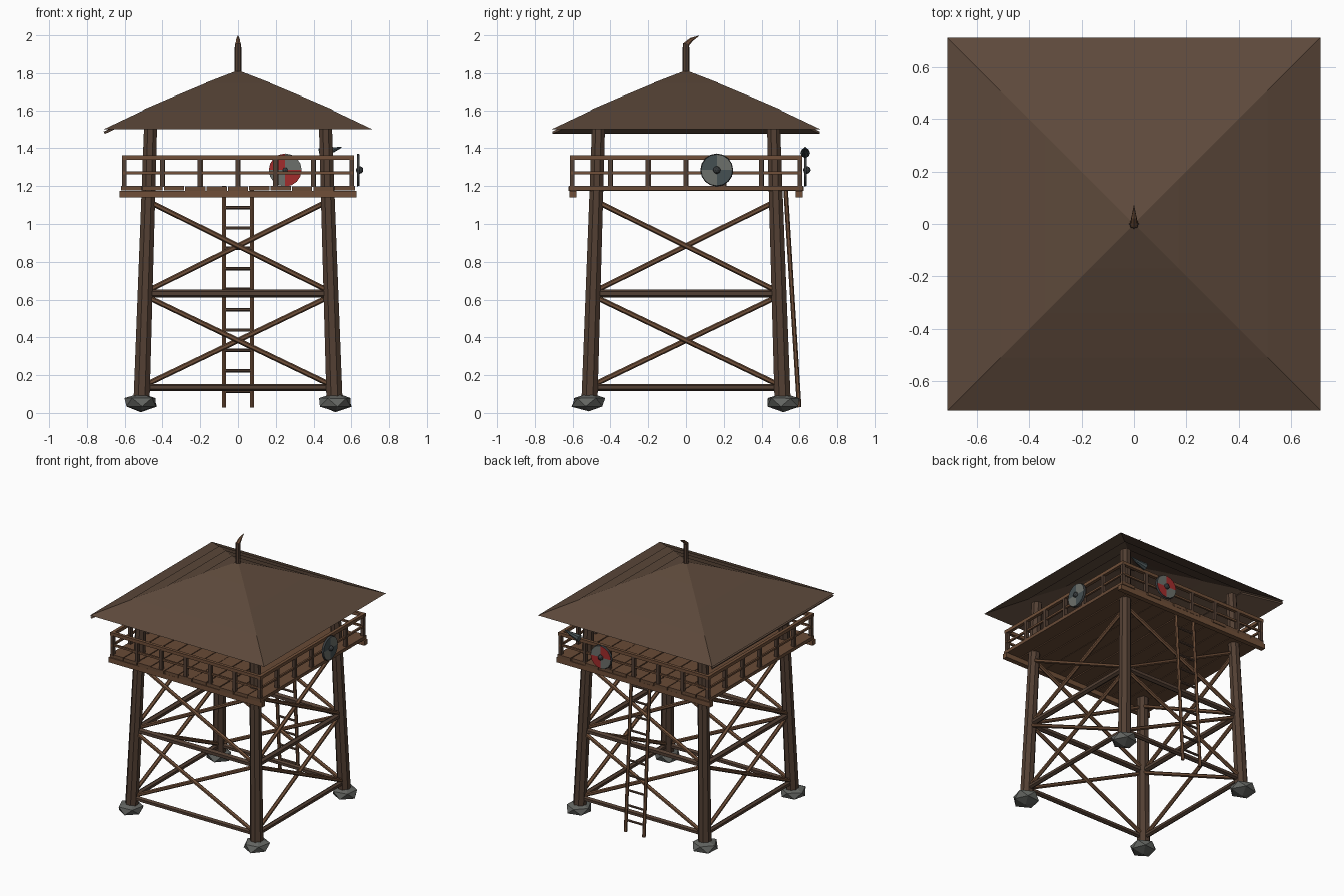
import bpy, bmesh, math, random
from mathutils import Vector, Matrix

random.seed(4)
if "Cube" in bpy.data.objects:
    bpy.data.objects.remove(bpy.data.objects["Cube"])


def material(name, r, g, b):
    m = bpy.data.materials.new(name)
    m.use_nodes = True
    m.diffuse_color = (r, g, b, 1)
    bsdf = next(n for n in m.node_tree.nodes if n.type == 'BSDF_PRINCIPLED')
    bsdf.inputs["Base Color"].default_value = (r, g, b, 1)
    return m


roof_mat = material("roof brown", .11, .067, .044)
post_mat = material("dark wood", .085, .05, .033)
rail_mat = material("light wood", .16, .078, .04)
plank_mat = material("plank wood", .14, .07, .037)
stone_mat = material("stone grey", .125, .13, .12)
steel_mat = material("dark steel", .04, .045, .048)
pale_mat = material("pale grey paint", .15, .16, .145)
slate_mat = material("slate paint", .06, .08, .085)
red_mat = material("red paint", .36, .025, .025)


def finish(name, bm, *mats):
    me = bpy.data.meshes.new(name)
    bm.to_mesh(me)
    bm.free()
    for m in mats:
        me.materials.append(m)
    ob = bpy.data.objects.new(name, me)
    bpy.context.collection.objects.link(ob)
    return ob


def rod(bm, a, b, r1, r2=None, sides=6, turn=0):
    """Tapered prism from point a to point b."""
    a, b = Vector(a), Vector(b)
    d = b - a
    mat = (Matrix.Translation((a + b) / 2) @ d.to_track_quat('Z', 'Y').to_matrix().to_4x4()
           @ Matrix.Rotation(turn, 4, 'Z'))
    return bmesh.ops.create_cone(bm, cap_ends=True, cap_tris=True, segments=sides, radius1=r1,
                                 radius2=r1 if r2 is None else r2, depth=d.length, matrix=mat)


def box(bm, centre, size):
    bmesh.ops.create_cube(bm, size=1, matrix=Matrix.Translation(centre) @ Matrix.Diagonal((*size, 1)))


def leg_x(z):
    return .513 - .033 * z


corners = [(-1, -1), (1, -1), (1, 1), (-1, 1)]
turns = [Matrix.Rotation(i * math.pi / 2, 3, 'Z') for i in range(4)]

# Legs and their foundation stones
for i, (sx, sy) in enumerate(corners):
    bm = bmesh.new()
    lo, hi = leg_x(.05), leg_x(1.56)
    rod(bm, (sx * lo, sy * lo, .05), (sx * hi, sy * hi, 1.56), .046, .037, 8, math.pi / 8)
    finish(f"leg_{i + 1}", bm, post_mat)

    bm = bmesh.new()
    bmesh.ops.create_icosphere(bm, subdivisions=1, radius=1)
    for v in bm.verts:
        v.co *= random.uniform(.92, 1.06)
    spin = Matrix.Rotation(i * 1.3 + .4, 4, 'Z')
    bmesh.ops.transform(bm, verts=bm.verts, matrix=Matrix.Translation((sx * .515, sy * .515, .056))
                        @ Matrix.Diagonal((.097, .097, .05, 1)) @ spin)
    finish(f"foundation_stone_{i + 1}", bm, stone_mat)

# Cross beams and diagonal braces on each side
beams, braces = bmesh.new(), bmesh.new()
for t in turns:
    for z, r in ((.135, .019), (.632, .022)):
        x = leg_x(z)
        rod(beams, t @ Vector((-x, -x, z)), t @ Vector((x, -x, z)), r)
    for z0, z1 in ((.14, .62), (.64, 1.12)):
        for s in (-1, 1):
            a, b = leg_x(z0), leg_x(z1)
            off = s * .008
            rod(braces, t @ Vector((-s * a, -a + off, z0)), t @ Vector((s * b, -b + off, z1)), .014)
finish("cross_beams", beams, post_mat)
finish("diagonal_braces", braces, rail_mat)

# Platform planks and the two beams carrying them
bm = bmesh.new()
count, pitch = 11, .113
for i in range(count):
    half = random.uniform(.61, .622)
    box(bm, ((i - 5) * pitch, 0, 1.189 + random.uniform(-.003, .003)), (pitch - .006, half * 2, .024))
finish("platform_planks", bm, plank_mat)
bm = bmesh.new()
for s in (-1, 1):
    box(bm, (0, s * .598, 1.158), (1.256, .036, .036))
finish("platform_beams", bm, rail_mat)

# Railing
rails, posts = bmesh.new(), bmesh.new()
for t in turns:
    for z, w in ((1.352, .024), (1.27, .014)):
        rod(rails, t @ Vector((-.615, -.602, z)), t @ Vector((.615, -.602, z)), w * .7, sides=4, turn=math.pi / 4)
    for i in range(6):
        p = t @ Vector((-.602 + i * .2, -.602, 1.27))
        box(posts, p, (.024, .024, .15))
finish("railing_rails", rails, rail_mat)
finish("railing_posts", posts, post_mat)


# Ladder leaning on the back edge
def ladder_y(z):
    return .6 - .062 * z


bm = bmesh.new()
for s in (-1, 1):
    rod(bm, (s * .075, ladder_y(.03), .03), (s * .075, ladder_y(1.2), 1.2), .012)
finish("ladder_rails", bm, rail_mat)
bm = bmesh.new()
for i in range(10):
    z = .115 + i * .108
    rod(bm, (-.075, ladder_y(z), z), (.075, ladder_y(z), z), .009)
finish("ladder_rungs", bm, post_mat)

# Roof in four overlapping tiers
tiers = ((.712, 1.5, .5, 1.6), (.51, 1.6, .33, 1.677), (.34, 1.677, .16, 1.752), (.17, 1.75, .001, 1.815))
for i, (h0, z0, h1, z1) in enumerate(tiers):
    bm = bmesh.new()
    bmesh.ops.create_cone(bm, segments=4, radius1=h0 * math.sqrt(2), radius2=h1 * math.sqrt(2), depth=z1 - z0,
                          matrix=Matrix.Translation((0, 0, (z0 + z1) / 2)) @ Matrix.Rotation(math.pi / 4, 4, 'Z'))
    finish(f"roof_tier_{i + 1}", bm, roof_mat)
bm = bmesh.new()
bm.faces.new([bm.verts.new(c) for c in
              ((-.708, -.708, 1.482), (-.708, .708, 1.482), (-.51, .51, 1.577), (-.51, -.51, 1.577))])
eave = finish("roof_eave_board", bm, roof_mat)
solid = eave.modifiers.new("thickness", 'SOLIDIFY')
solid.thickness, solid.offset = .014, 0

# Finial with its curved tip leaning backwards
bm = bmesh.new()
rod(bm, (0, 0, 1.79), (0, 0, 1.955), .019, .017, 8)
finish("finial_post", bm, post_mat)
bm = bmesh.new()
rod(bm, (0, -.004, 1.945), (0, .027, 1.976), .016, .011)
rod(bm, (0, .025, 1.975), (0, .07, 1.998), .011, .001)
finish("finial_tip", bm, rail_mat)


# Quartered round shields hung outside the railing
def shield(name, centre, out, side, colours, sign):
    c, out, side = Vector(centre), Vector(out), Vector(side)
    bm = bmesh.new()
    rod(bm, c - out * .007, c + out * .007, .087, .083, 16)
    for f in bm.faces:
        d = f.calc_center_median() - c
        if abs(f.normal.dot(out)) < .7:
            f.material_index = 2
        else:
            f.material_index = int(d.dot(side) * d.z * sign > 0)
    finish(name, bm, *colours, steel_mat)
    bm = bmesh.new()
    bmesh.ops.create_icosphere(bm, subdivisions=2, radius=.02, matrix=Matrix.Translation(c + out * .007))
    finish(name + "_boss", bm, steel_mat)


shield("red_shield", (.25, .632, 1.285), (0, 1, 0), (1, 0, 0), (pale_mat, red_mat), -1)
shield("grey_shield", (.637, .163, 1.285), (1, 0, 0), (0, 1, 0), (slate_mat, pale_mat), 1)

# Signal horn at the back corner
bm = bmesh.new()
rod(bm, (.43, .63, 1.375), (.5, .63, 1.39), .026, .014, 8)
rod(bm, (.5, .63, 1.39), (.548, .63, 1.406), .014, .003, 8)
finish("signal_horn", bm, slate_mat)
